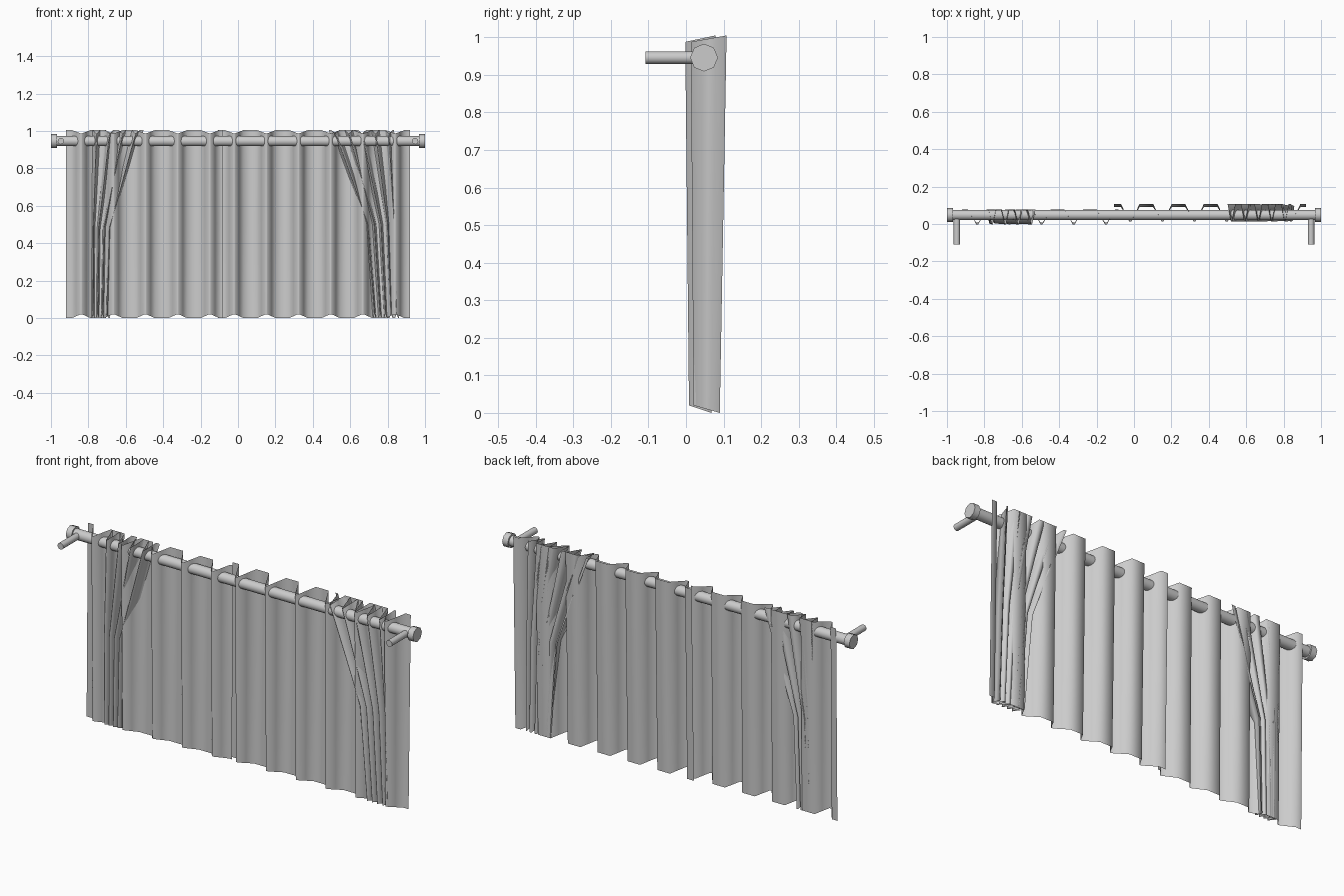
import bpy
import math

if "Cube" in bpy.data.objects:
    bpy.data.objects.remove(bpy.data.objects["Cube"])

ROD_Y, ROD_Z = 0.048, 0.946


def cylinder(name, r, depth, loc, rot, sides):
    bpy.ops.mesh.primitive_cylinder_add(vertices=sides, radius=r, depth=depth,
                                        location=loc, rotation=rot)
    ob = bpy.context.object
    ob.name = name
    bpy.ops.object.shade_smooth_by_angle(angle=math.radians(46))
    return ob


def fold_depth(u):
    """Pleat profile: 0 at the narrow front tip, 1 on the wide flat back."""
    d = abs((u + 0.5) % 1.0 - 0.5)
    return min(1.0, max(0.0, (d - 0.03) / 0.26))


def fold_params(u0, u1):
    """Breakpoints of the pleat profile between two phases."""
    pts = [u0, u1]
    for k in range(math.floor(u0) - 1, math.ceil(u1) + 2):
        for o in (-0.03, 0.03, 0.16, 0.29, 0.5, 0.71, 0.84):
            if u0 + 0.02 < k + o < u1 - 0.02:
                pts.append(k + o)
    return sorted(pts)


def curtain(name, rows, u0, u1, top_y, bottom_y):
    """rows: (height 0-1, x start, x end); pleats run from phase u0 to u1."""
    us = fold_params(u0, u1)
    verts, faces = [], []
    for t, xa, xb in rows:
        ya = bottom_y[0] + (top_y[0] - bottom_y[0]) * t
        yb = bottom_y[1] + (top_y[1] - bottom_y[1]) * t
        for u in us:
            d = fold_depth(u)
            low, high = 0.02 * (1 - d), 0.988 + 0.017 * d
            verts.append((xa + (xb - xa) * (u - u0) / (u1 - u0),
                          ya + (yb - ya) * d, low + (high - low) * t))
    n = len(us)
    for r in range(len(rows) - 1):
        for i in range(n - 1):
            a = r * n + i
            faces.append((a, a + 1, a + n + 1, a + n))
    me = bpy.data.meshes.new(name)
    me.from_pydata(verts, [], faces)
    me.shade_smooth()
    ob = bpy.data.objects.new(name, me)
    bpy.context.collection.objects.link(ob)
    return ob


# Rod, end caps and wall brackets
along_x, along_y = (0, math.pi / 2, 0), (math.pi / 2, 0, 0)
cylinder("curtain_rod", 0.027, 1.95, (0, ROD_Y, ROD_Z), along_x, 16)
for side, s in (("left", -1), ("right", 1)):
    cylinder(side + "_end_cap", 0.037, 0.032, (s * 0.984, ROD_Y, ROD_Z), along_x, 8)
    cylinder(side + "_bracket", 0.017, 0.155, (s * 0.947, -0.031, ROD_Z), along_y, 12)

# Wide panels with even pleats (front tips every 0.172)
P = 0.172
L_TOP, L_BOT = (-0.002, 0.078), (0.008, 0.068)
R_TOP, R_BOT = (0.013, 0.108), (0.02, 0.09)


def wide(name, x0, x1, tip, top, bottom):
    rows = [(t, x0, x1) for t in (0, 0.5, 1)]
    curtain(name, rows, (x0 - tip) / P, (x1 - tip) / P, top, bottom)


wide("left_wide_panel", -0.92, -0.083, -0.838, L_TOP, L_BOT)
wide("right_wide_panel", -0.108, 0.92, -0.02, R_TOP, R_BOT)

# Gathered drapes, swept outwards and bunched towards the hem
curtain("left_gathered_drape",
        [(0, -0.785, -0.685), (0.48, -0.785, -0.67), (0.6, -0.785, -0.63),
         (1, -0.785, -0.505)], -0.4, 3.6, L_TOP, L_BOT)
curtain("right_gathered_drape",
        [(0, 0.715, 0.86), (0.5, 0.675, 0.85), (0.65, 0.62, 0.845),
         (1, 0.485, 0.835)], -0.5, 4.4, R_TOP, R_BOT)
